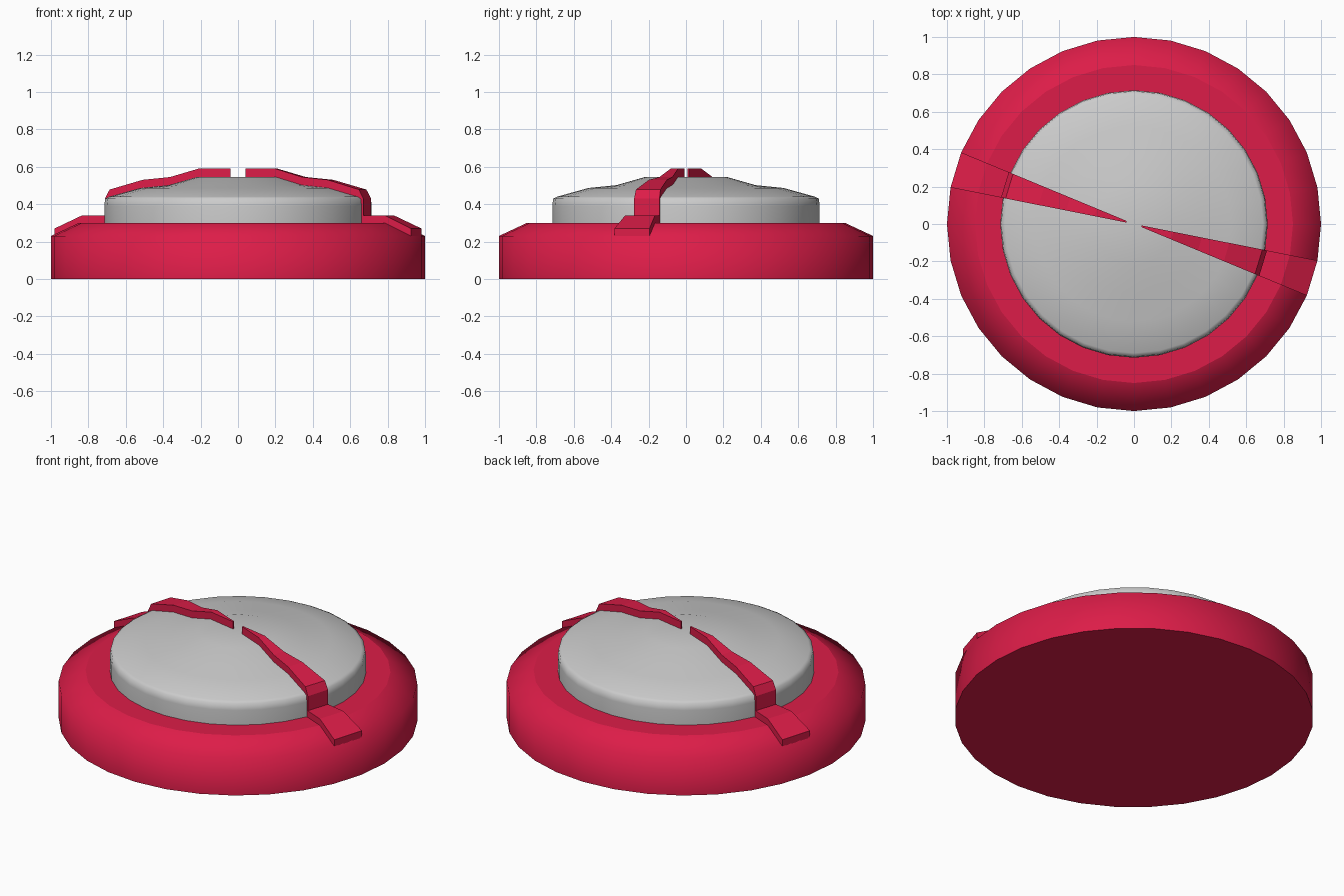
import bpy, bmesh
from math import sin, cos, radians

if "Cube" in bpy.data.objects:
    bpy.data.objects.remove(bpy.data.objects["Cube"])

SIDES = 32
STEP = 360 / SIDES

red = bpy.data.materials.new("red")
red.diffuse_color = (0.72, 0.012, 0.065, 1)
red.use_nodes = True
red.node_tree.nodes["Principled BSDF"].inputs["Base Color"].default_value = red.diffuse_color


def finish(name, bm, material=None):
    bmesh.ops.recalc_face_normals(bm, faces=bm.faces)
    mesh = bpy.data.meshes.new(name)
    bm.to_mesh(mesh)
    bm.free()
    obj = bpy.data.objects.new(name, mesh)
    bpy.context.collection.objects.link(obj)
    if material:
        mesh.materials.append(material)
    return obj


def polar(r, z, degrees):
    a = radians(degrees)
    return (r * cos(a), r * sin(a), z)


def lathe(name, profile, sharp_rings=(), material=None):
    """Revolve (radius, height) points around z, with chosen rings kept sharp."""
    bm = bmesh.new()
    rings = []
    for r, z in profile:
        if r == 0:
            rings.append([bm.verts.new((0, 0, z))] * SIDES)
        else:
            rings.append([bm.verts.new(polar(r, z, i * STEP)) for i in range(SIDES)])
    for low, high in zip(rings, rings[1:]):
        for i in range(SIDES):
            j = (i + 1) % SIDES
            corners = dict.fromkeys((low[i], low[j], high[j], high[i]))
            bm.faces.new(list(corners)).smooth = True
    for k in sharp_rings:
        for i in range(SIDES):
            bm.edges.get((rings[k][i], rings[k][(i + 1) % SIDES])).smooth = False
    return finish(name, bm, material)


# Red outer body with sloped shoulder
lathe("base_ring", [(0, 0), (1, 0), (1, 0.23), (0.85, 0.3), (0.7, 0.3)], (1, 3), red)

# Grey stepped dome
lathe("dome", [(0.715, 0.29), (0.715, 0.39), (0.71, 0.43), (0.69, 0.44),
               (0.52, 0.487), (0.37, 0.502), (0.22, 0.545), (0, 0.545)])

# Raised wedge strips following the dome and shoulder
top = [(0.042, 0.59), (0.215, 0.59), (0.37, 0.545), (0.52, 0.53), (0.70, 0.478),
       (0.725, 0.43), (0.725, 0.34), (0.85, 0.34), (1, 0.27)]
under = [(0.042, 0.543), (0.215, 0.543), (0.37, 0.497), (0.51, 0.482), (0.68, 0.437),
         (0.70, 0.42), (0.70, 0.297), (0.85, 0.297), (1, 0.227)]


def strip(name, start):
    bm = bmesh.new()
    sections = []
    for t, u in zip(top, under):
        sections.append([bm.verts.new(polar(*p, a)) for p, a in
                         ((t, start), (t, start + STEP), (u, start + STEP), (u, start))])
    for a, b in zip(sections, sections[1:]):
        for i in range(4):
            j = (i + 1) % 4
            bm.faces.new((a[i], a[j], b[j], b[i]))
    bm.faces.new(sections[0])
    bm.faces.new(sections[-1])
    finish(name, bm, red)


strip("right_strip", -2 * STEP)
strip("left_strip", 180 - 2 * STEP)
